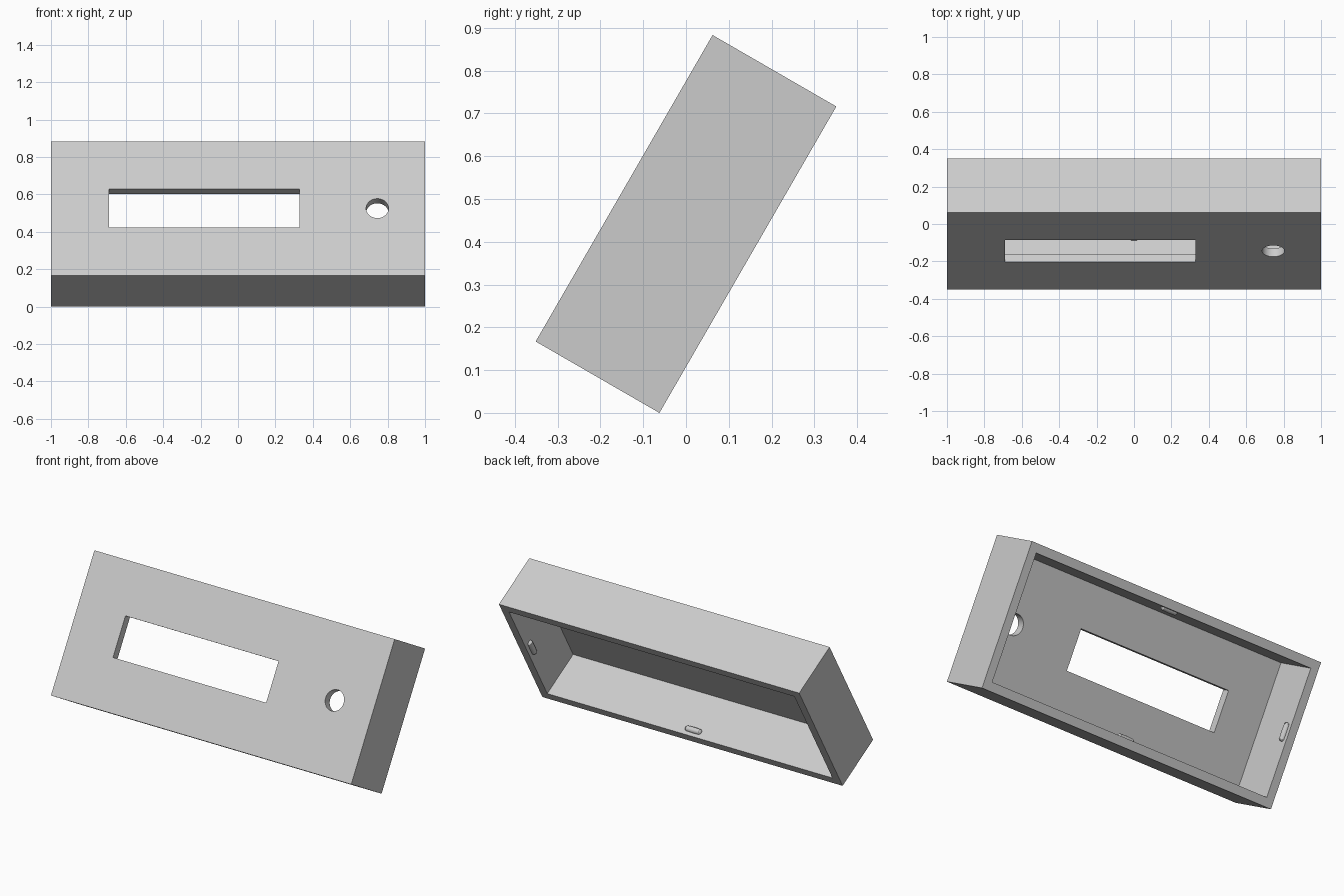
import bpy, bmesh
from math import radians
from mathutils import Matrix, Vector

cube = bpy.data.objects.get("Cube")
if cube:
    bpy.data.objects.remove(cube, do_unlink=True)

LENGTH, HEIGHT, DEPTH, WALL = 2.0, 0.827, 0.334, 0.05
# Local frame: x along the case, y up the panel, z out of the panel
TILT = Matrix.Translation((0, 0, 0.4415)) @ Matrix.Rotation(radians(60), 4, 'X')

grey = bpy.data.materials.new("light_grey")
grey.use_nodes = True
colour = (0.6, 0.6, 0.6, 1)
grey.diffuse_color = colour
grey.node_tree.nodes["Principled BSDF"].inputs["Base Color"].default_value = colour


def add_object(name, bm):
    mesh = bpy.data.meshes.new(name)
    bmesh.ops.recalc_face_normals(bm, faces=bm.faces)
    bm.to_mesh(mesh)
    bm.free()
    mesh.materials.append(grey)
    obj = bpy.data.objects.new(name, mesh)
    obj.matrix_world = TILT
    bpy.context.collection.objects.link(obj)
    return obj


def box(name, size, centre=(0, 0, 0)):
    bm = bmesh.new()
    matrix = Matrix.Translation(centre) @ Matrix.Diagonal((*size, 1))
    bmesh.ops.create_cube(bm, size=1, matrix=matrix)
    return add_object(name, bm)


def cylinder(name, radius, depth, centre):
    bm = bmesh.new()
    bmesh.ops.create_cone(bm, cap_ends=True, segments=48, radius1=radius, radius2=radius,
                          depth=depth, matrix=Matrix.Translation(centre))
    return add_object(name, bm)


def snap_ridge(name, centre, along, length=0.107, radius=0.018):
    """Round-ended bar, half sunk into the wall."""
    bm = bmesh.new()
    bmesh.ops.create_uvsphere(bm, u_segments=16, v_segments=8, radius=radius)
    stretch = length / 2 - radius
    turn = along.to_track_quat('Z', 'Y').to_matrix()
    for v in bm.verts:
        if abs(v.co.z) < 1e-5:
            continue
        v.co.z += stretch if v.co.z > 0 else -stretch
    for v in bm.verts:
        v.co = turn @ v.co + Vector(centre)
    return add_object(name, bm)


# Case: an open-backed tray with a window and a round hole in the panel
case = box("case", (LENGTH, HEIGHT, DEPTH))
panel_z = DEPTH / 2
cutters = [
    box("cavity_cutter", (LENGTH - 2 * WALL, HEIGHT - 2 * WALL, DEPTH), (0, 0, -WALL)),
    box("window_cutter", (1.02, 0.237, 0.2), (-0.18, 0, panel_z)),
    cylinder("knob_hole_cutter", 0.06, 0.2, (0.745, 0, panel_z)),
]
bpy.context.view_layer.objects.active = case
for cutter in cutters:
    cutter.hide_render = True
    cut = case.modifiers.new(cutter.name, 'BOOLEAN')
    cut.operation = 'DIFFERENCE'
    cut.solver = 'EXACT'
    cut.object = cutter
    bpy.context.view_layer.update()
    bpy.ops.object.modifier_apply(modifier=cut.name)
    bpy.data.objects.remove(cutter, do_unlink=True)

# Snap ridges inside the open edge, one in the middle of each wall
ridge_z = -DEPTH / 2 + 0.04
inner_x, inner_y = LENGTH / 2 - WALL, HEIGHT / 2 - WALL
along_x, along_y = Vector((1, 0, 0)), Vector((0, 1, 0))
ridges = [
    snap_ridge("left_snap_ridge", (inner_x, 0, ridge_z), along_y),
    snap_ridge("right_snap_ridge", (-inner_x, 0, ridge_z), along_y),
    snap_ridge("top_snap_ridge", (0, inner_y, ridge_z), along_x),
    snap_ridge("bottom_snap_ridge", (0, -inner_y, ridge_z), along_x),
]

# Smooth the round surfaces, keep the edges sharp
bpy.ops.object.select_all(action='DESELECT')
for obj in [case] + ridges:
    obj.select_set(True)
bpy.ops.object.shade_smooth_by_angle(angle=radians(30))
